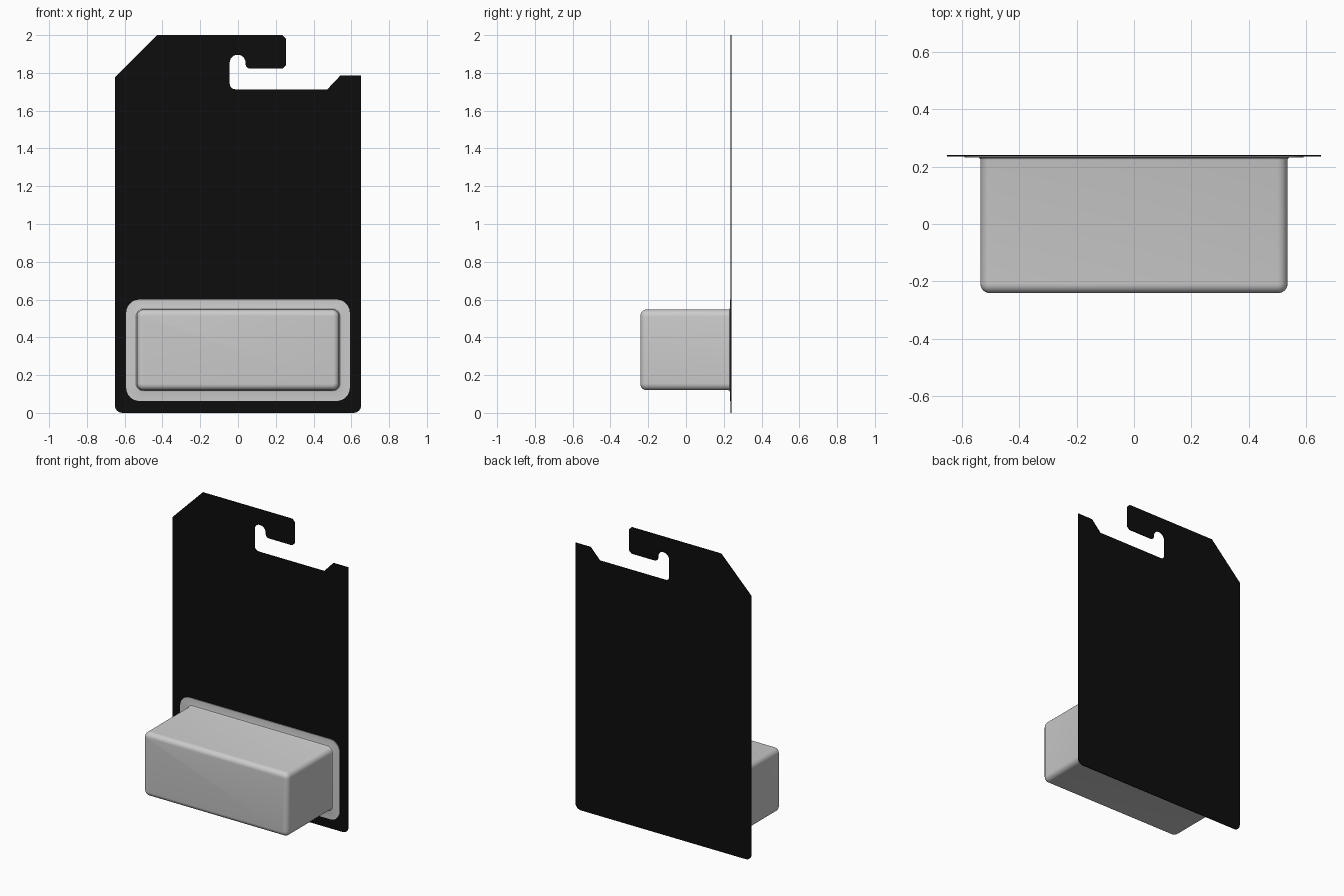
import bpy, bmesh
from math import pi, cos, sin, tan
from mathutils import Vector

if "Cube" in bpy.data.objects:
    bpy.data.objects.remove(bpy.data.objects["Cube"])


def rounded(corners, steps=6):
    """Outline from (x, z, radius) corners, each radius swept as an arc."""
    pts = []
    n = len(corners)
    for i, (x, z, r) in enumerate(corners):
        p = Vector((x, z))
        if r <= 0:
            pts.append(p)
            continue
        a = (Vector(corners[i - 1][:2]) - p).normalized()
        b = (Vector(corners[(i + 1) % n][:2]) - p).normalized()
        half = a.angle(b) / 2
        centre = p + (a + b).normalized() * (r / sin(half))
        start = p + a * (r / tan(half)) - centre
        end = p + b * (r / tan(half)) - centre
        sweep = start.angle(end)
        for k in range(steps + 1):
            t = k / steps
            pts.append(centre + (start * sin((1 - t) * sweep)
                                 + end * sin(t * sweep)) / sin(sweep))
    return pts


def rounded_rect(hx, z0, z1, r, inset=0.0):
    hx, z0, z1, r = hx - inset, z0 + inset, z1 - inset, r - inset
    return rounded([(-hx, z0, r), (hx, z0, r), (hx, z1, r), (-hx, z1, r)])


def loft(name, rings, cap_back):
    """Skin a list of (outline, y) rings running from back to front."""
    bm = bmesh.new()
    loops = [[bm.verts.new((p.x, y, p.y)) for p in pts] for pts, y in rings]
    n = len(loops[0])
    for a, b in zip(loops, loops[1:]):
        for i in range(n):
            j = (i + 1) % n
            bm.faces.new((a[i], a[j], b[j], b[i]))
    bm.faces.new(loops[-1])
    if cap_back:
        bm.faces.new(loops[0][::-1])
    bmesh.ops.recalc_face_normals(bm, faces=bm.faces)
    mesh = bpy.data.meshes.new(name)
    bm.to_mesh(mesh)
    bm.free()
    obj = bpy.data.objects.new(name, mesh)
    bpy.context.collection.objects.link(obj)
    return obj


# Backing card with the hanging hook cut into its top edge
BACK, CARD_FRONT = 0.241, 0.236
card_outline = rounded([
    (-0.652, 0, 0.04), (0.652, 0, 0.04),
    (0.652, 1.785, 0), (0.541, 1.785, 0), (0.473, 1.713, 0),
    (-0.044, 1.713, 0.03), (-0.044, 1.896, 0.0415), (0.04, 1.896, 0.0415),
    (0.04, 1.823, 0.025),
    (0.236, 1.823, 0), (0.253, 1.839, 0), (0.253, 1.983, 0), (0.236, 2, 0),
    (-0.428, 2, 0), (-0.652, 1.775, 0),
])
card = loft("backing_card", [(card_outline, BACK), (card_outline, CARD_FRONT)], True)
black = bpy.data.materials.new("black_card")
black.diffuse_color = (0.004, 0.004, 0.004, 1)
black.use_nodes = True
black.node_tree.nodes["Principled BSDF"].inputs["Base Color"].default_value = black.diffuse_color
card.data.materials.append(black)

# Blister: thin flange on the card, then a box with a rounded front
FLANGE, FRONT, R = 0.232, -0.241, 0.032
flange = rounded_rect(0.592, 0.063, 0.60, 0.07)
rings = [(flange, CARD_FRONT), (flange, FLANGE)]
box = (0.536, 0.12, 0.547, 0.036)
fillet = 0.008
for k in range(4):
    a = pi / 2 * k / 3
    rings.append((rounded_rect(*box, inset=-fillet * (1 - sin(a))),
                  FLANGE - fillet * (1 - cos(a))))
for k in range(7):
    a = pi / 2 * k / 6
    rings.append((rounded_rect(*box, inset=R * (1 - cos(a))),
                  FRONT + R * (1 - sin(a))))
blister = loft("blister", rings, False)

bpy.ops.object.select_all(action='DESELECT')
blister.select_set(True)
bpy.context.view_layer.objects.active = blister
bpy.ops.object.shade_smooth_by_angle(angle=pi / 6)
